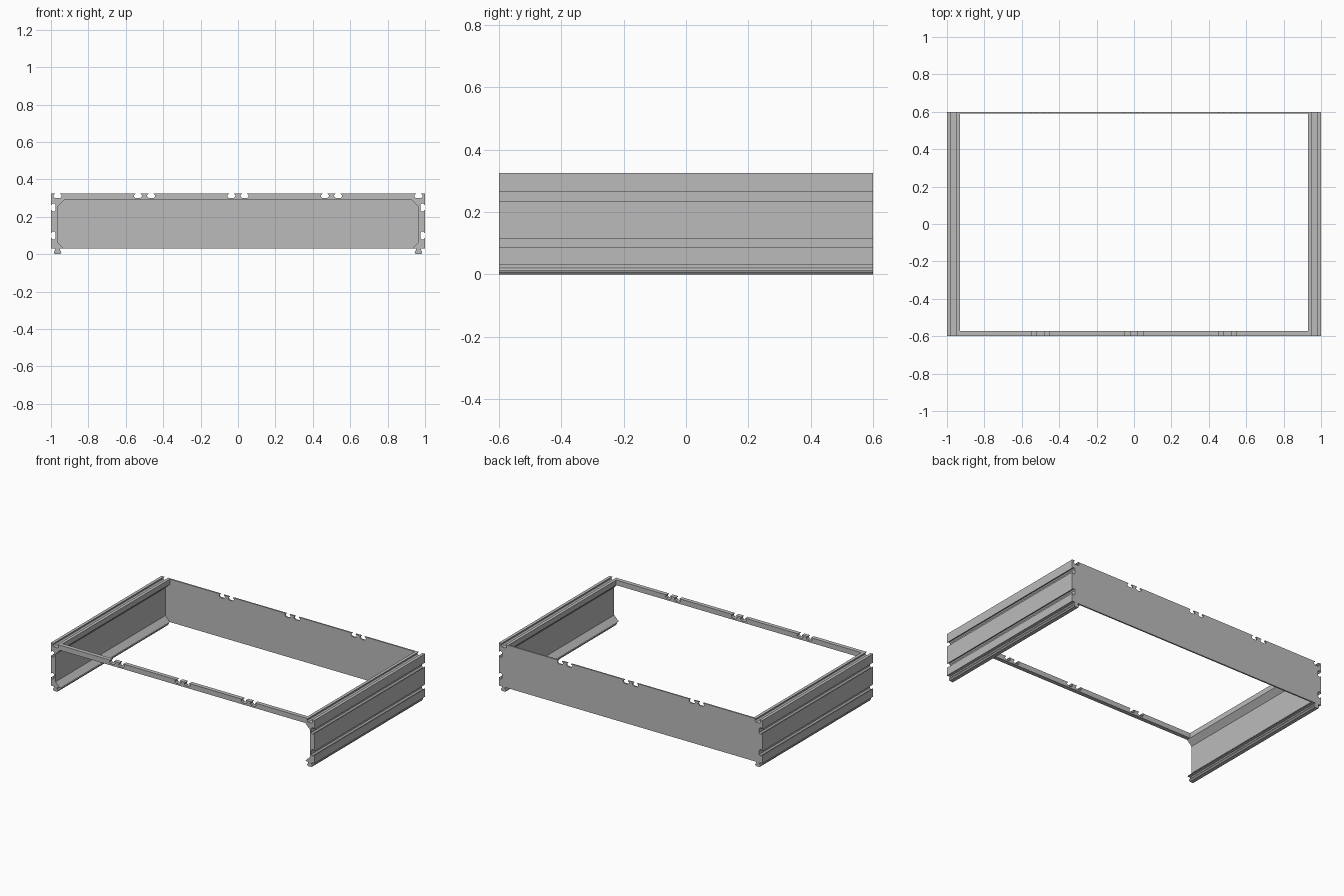
import bpy
import bmesh

cube = bpy.data.objects.get("Cube")
if cube:
    bpy.data.objects.remove(cube, do_unlink=True)

grey = bpy.data.materials.new("aluminium grey")
grey.use_nodes = True
colour = (0.5, 0.5, 0.5, 1)
grey.diffuse_color = colour
grey.node_tree.nodes["Principled BSDF"].inputs["Base Color"].default_value = colour


def extrude(name, profile, y0, y1):
    """Extrude an (x, z) outline along y."""
    bm = bmesh.new()
    face = bm.faces.new([bm.verts.new((x, y0, z)) for x, z in profile])
    result = bmesh.ops.extrude_face_region(bm, geom=[face])
    moved = [v for v in result["geom"] if isinstance(v, bmesh.types.BMVert)]
    bmesh.ops.translate(bm, verts=moved, vec=(0, y1 - y0, 0))
    bmesh.ops.recalc_face_normals(bm, faces=bm.faces)
    # triangulate the concave end caps
    caps = [f for f in bm.faces if len(f.verts) > 4]
    bmesh.ops.triangulate(bm, faces=caps, ngon_method='EAR_CLIP')
    mesh = bpy.data.meshes.new(name)
    bm.to_mesh(mesh)
    bm.free()
    mesh.materials.append(grey)
    obj = bpy.data.objects.new(name, mesh)
    bpy.context.collection.objects.link(obj)
    return obj


# Undercut groove outline: (half width, depth) from mouth to floor
GROOVE = [(0.014, 0), (0.014, 0.003), (0.022, 0.009), (0.022, 0.016), (0.014, 0.024)]
OUTLINE = [(-u, d) for u, d in GROOVE] + [(u, d) for u, d in reversed(GROOVE)]
TOP = 0.325
BASE = 0.03


def top_groove(x):
    """Groove in the top edge, listed from +x to -x."""
    return [(x - u, TOP - d) for u, d in OUTLINE]


def side_groove(z):
    """Groove in the outer wall, listed upwards."""
    return [(1 - d, z + u) for u, d in OUTLINE]


# Side rails: grooved wall with a tongue underneath
tongue_half = [(0.013, BASE), (0.013, 0.021), (0.02, 0.013), (0.02, 0.008), (0.013, 0)]
tongue = [(0.965 - u, z) for u, z in tongue_half]
tongue += [(0.965 + u, z) for u, z in reversed(tongue_half)]
inner = [(0.93, 0.29), (0.965, 0.255), (0.965, 0.065), (0.93, BASE)]
rail = (tongue + [(1, BASE)] + side_groove(0.1) + side_groove(0.25)
        + [(1, TOP)] + top_groove(0.965) + [(0.93, TOP)] + inner)
for side, sign in (("left", 1), ("right", -1)):
    extrude(side + "_rail", [(sign * x, z) for x, z in rail], -0.6, 0.6)

# Top edge shared by the front bar and back panel, with paired grooves
top_edge = [(0.93, TOP)]
for centre in (0.5, 0, -0.5):
    top_edge += top_groove(centre + 0.035) + top_groove(centre - 0.035)
top_edge.append((-0.93, TOP))

extrude("front_bar", top_edge + [(-0.93, 0.29), (0.93, 0.29)], -0.6, -0.572)

# Back panel fills the whole opening between the rails
left_edge = [(-x, z) for x, z in inner]
extrude("back_panel", top_edge + left_edge + inner[::-1], 0.59, 0.6)
